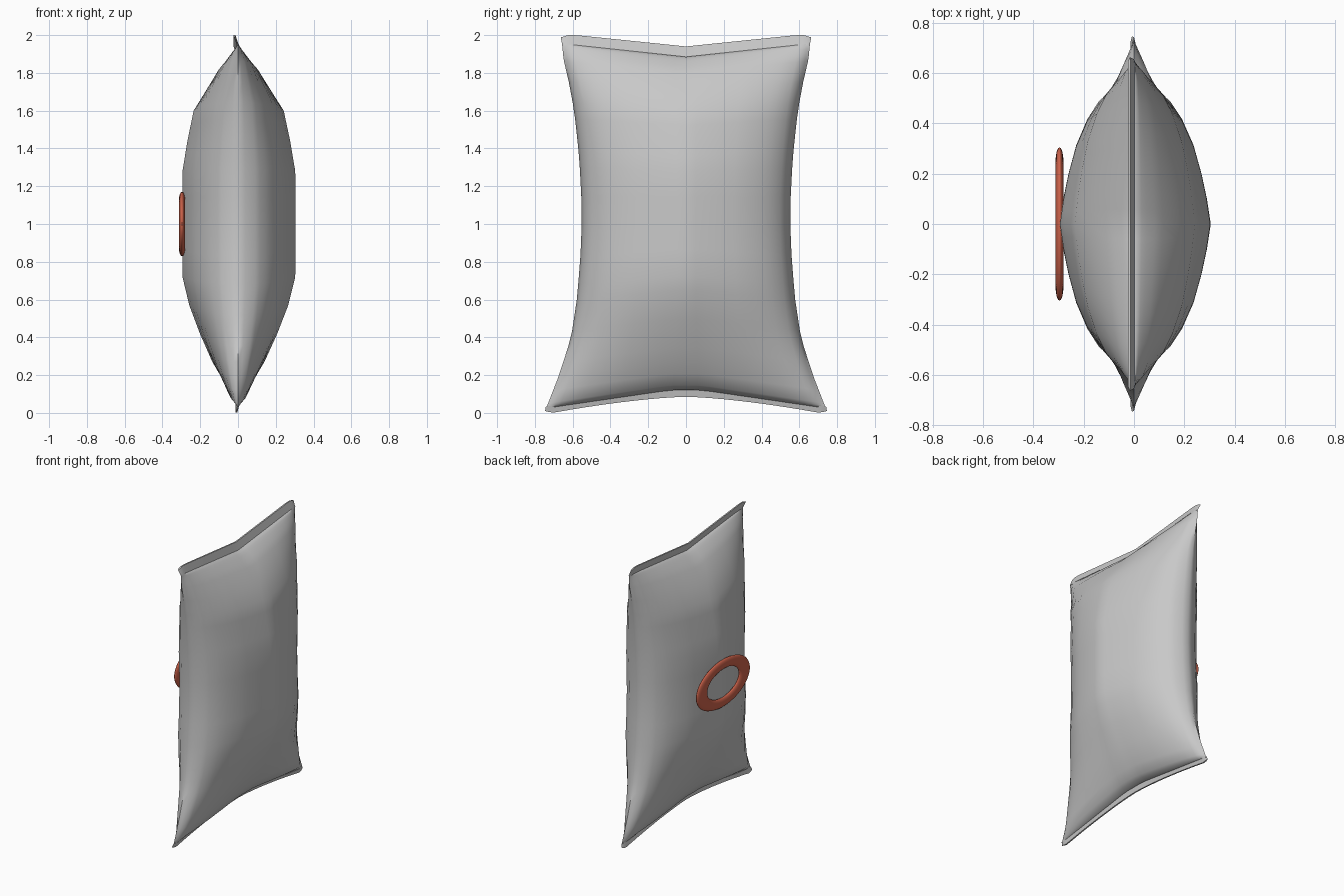
import bpy, bmesh, math

if "Cube" in bpy.data.objects:
    bpy.data.objects.remove(bpy.data.objects["Cube"])

def material(name, rgb):
    m = bpy.data.materials.new(name)
    m.diffuse_color = (*rgb, 1)
    m.use_nodes = True
    m.node_tree.nodes["Principled BSDF"].inputs["Base Color"].default_value = m.diffuse_color
    return m

foil = material("silver foil", (0.58, 0.58, 0.58))
red = material("brick red", (0.62, 0.125, 0.07))

def interp(table, v):
    for (a, p), (b, q) in zip(table, table[1:]):
        if v <= b:
            return p + (q - p) * max(0, v - a) / (b - a)
    return table[-1][1]

# Half width by height along the side edge, half depth by height along the middle
WIDTH = [(0.02, .742), (.2, .672), (.4, .608), (.6, .578), (.8, .56), (1, .552),
         (1.2, .555), (1.4, .57), (1.6, .592), (1.75, .62), (1.87, .648), (1.96, .657)]
DEPTH = [(.12, .012), (.145, .065), (.27, .14), (.42, .208), (.57, .266), (.72, .303),
         (1, .305), (1.28, .303), (1.44, .276), (1.6, .242), (1.8, .115), (1.86, .05), (1.885, .012)]
# Lens shaped cross-section: depth share by distance from the middle
LENS = [(0, 1), (.18, .95), (.36, .88), (.55, .78), (.73, .63), (.85, .48), (.94, .3), (1, 0)]
STEPS = [0, .09, .18, .27, .36, .46, .55, .64, .73, .79, .85, .9, .94, .975, 1]
SIDE = [-t for t in reversed(STEPS[1:])] + STEPS

def seam_low(t):
    return .12 - .095 * max(0, abs(t) - .12) / .88

def seam_high(t):
    return 1.885 + .07 * abs(t)

def finish(bm, name, mat, angle):
    bmesh.ops.recalc_face_normals(bm, faces=bm.faces)
    me = bpy.data.meshes.new(name)
    bm.to_mesh(me)
    bm.free()
    ob = bpy.data.objects.new(name, me)
    bpy.context.collection.objects.link(ob)
    me.materials.append(mat)
    bpy.ops.object.select_all(action='DESELECT')
    ob.select_set(True)
    bpy.context.view_layer.objects.active = ob
    bpy.ops.object.shade_smooth_by_angle(angle=math.radians(angle))
    return ob

def loft(rows, name, angle):
    """Join closed rows of points and cap the two ends."""
    bm = bmesh.new()
    rings = [[bm.verts.new(p) for p in row] for row in rows]
    n = len(rings[0])
    for a, b in zip(rings, rings[1:]):
        for i in range(n):
            j = (i + 1) % n
            bm.faces.new((a[i], a[j], b[j], b[i]))
    # caps: strips of quads between the front and back of the end rows
    m = len(SIDE) - 1
    for r in (rings[0], rings[-1]):
        for i in range(m):
            quad = [r[i], r[i + 1], r[-i - 1], r[-i % n]]
            quad = list(dict.fromkeys(quad))
            bm.faces.new(quad)
    return finish(bm, name, foil, angle)

def section(point):
    """point(t, side) around the loop: right face one way, left face back."""
    return [point(t, 1) for t in SIDE] + [point(t, -1) for t in reversed(SIDE[1:-1])]

# Puffed bag body
rows = []
for k in range(len(DEPTH) * 2 - 1):
    i = k // 2
    zc = DEPTH[i][0] if k % 2 == 0 else (DEPTH[i][0] + DEPTH[i + 1][0]) / 2
    f = (zc - .12) / 1.765
    def body(t, s):
        z = seam_low(t) + f * (seam_high(t) - seam_low(t))
        d = interp(DEPTH, zc) * interp(LENS, abs(t))
        w = interp(WIDTH, .025 + f * 1.93)
        return (s * d * (1 if s > 0 else .97), t * w, z)
    rows.append(section(body))
loft(rows, "bag_body", 60)

# Thin crimped strips above and below the body
def strip(name, inner, outer, w_in, w_out, lean):
    rows = []
    for g in (0, .5, 1):
        def pt(t, s):
            z = inner(t) * (1 - g) + outer(t) * g
            x = lean * g + (s * .005 if abs(t) < 1 else 0)
            return (x, t * (w_in + (w_out - w_in) * g), z)
        rows.append(section(pt))
    loft(rows, name, 40)

strip("top_seal", lambda t: seam_high(t) - .008,
      lambda t: 1.94 + .06 * min(1, abs(t) / .88) - .012 * max(0, abs(t) - .94) / .06,
      .655, .663, -.018)
strip("bottom_seal", lambda t: seam_low(t) + .008,
      lambda t: .085 - .085 * min(1, abs(t) / .95) ** 1.5 + .01 * max(0, abs(t) - .95) / .05,
      .742, .746, -.008)

# Flattened oval ring on the left face
bpy.ops.mesh.primitive_torus_add(major_radius=.8, minor_radius=.2, major_segments=64,
                                 minor_segments=16, rotation=(0, math.pi / 2, 0),
                                 location=(-.296, 0, 1))
ring = bpy.context.object
ring.name = "oval_ring"
ring.scale = (.17, .305, .08)
ring.data.materials.append(red)
bpy.ops.object.shade_smooth_by_angle(angle=math.radians(60))
